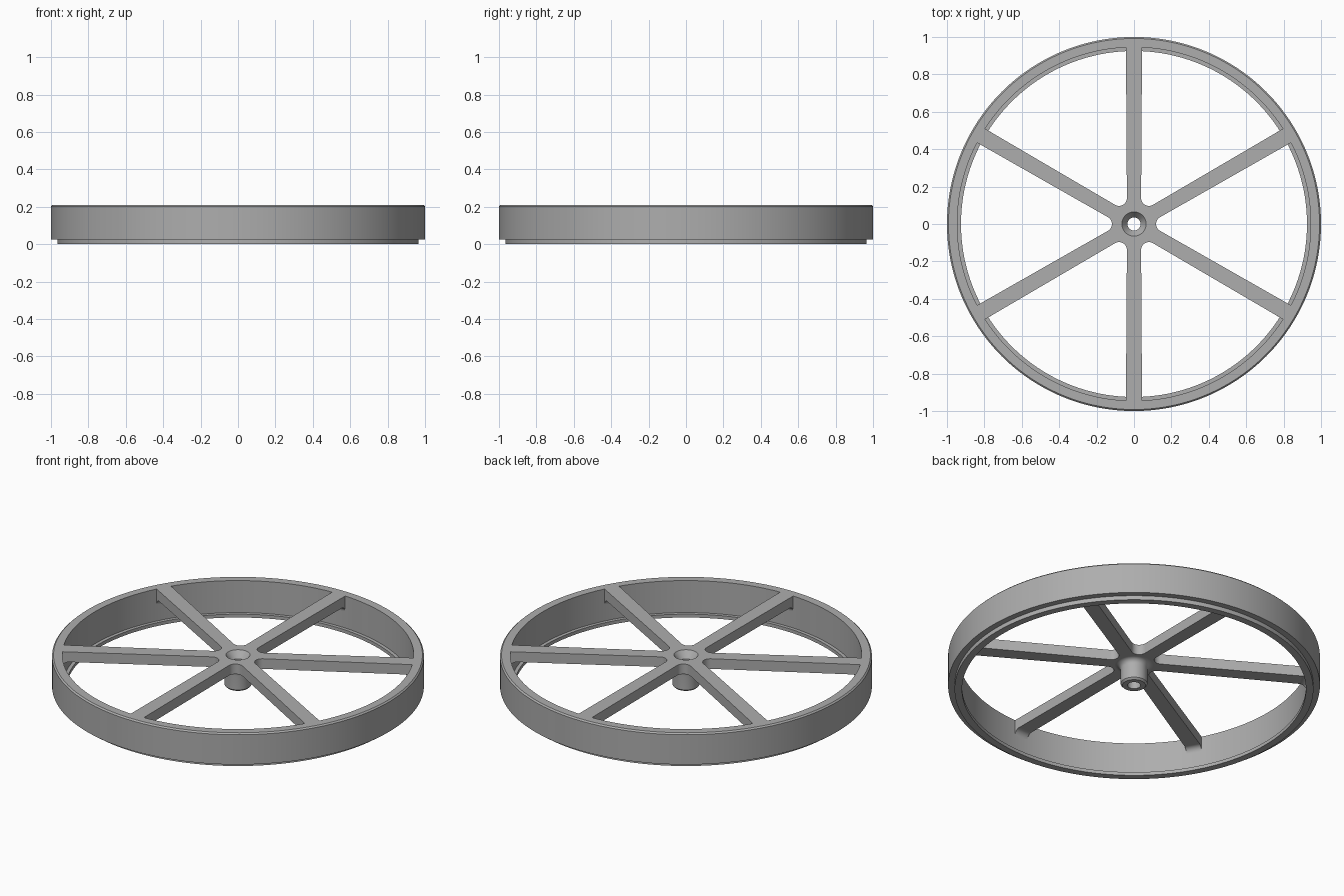
import bpy, bmesh
from math import sin, cos, pi, radians
from mathutils import Matrix

cube = bpy.data.objects.get("Cube")
if cube:
    bpy.data.objects.remove(cube)

grey = bpy.data.materials.new("plain grey")
grey.use_nodes = True
COLOUR = (0.42, 0.42, 0.42, 1)
grey.diffuse_color = COLOUR
grey.node_tree.nodes["Principled BSDF"].inputs["Base Color"].default_value = COLOUR

TOP, UNDER, INNER = 0.21, 0.15, 0.945   # wheel top, spoke underside, rim inner radius


def finish(name, bm):
    bmesh.ops.remove_doubles(bm, verts=bm.verts, dist=1e-5)
    bmesh.ops.recalc_face_normals(bm, faces=bm.faces)
    mesh = bpy.data.meshes.new(name)
    bm.to_mesh(mesh)
    bm.free()
    mesh.materials.append(grey)
    obj = bpy.data.objects.new(name, mesh)
    bpy.context.collection.objects.link(obj)
    bpy.ops.object.select_all(action="DESELECT")
    obj.select_set(True)
    bpy.context.view_layer.objects.active = obj
    bpy.ops.object.shade_smooth_by_angle(angle=radians(30))
    return obj


def arc(cx, cy, r, start, end, steps=8):
    angles = [radians(start + (end - start) * i / steps) for i in range(steps + 1)]
    return [(cx + r * cos(a), cy + r * sin(a)) for a in angles]


def lathe(name, profile, segments):
    """Spin a closed (radius, height) profile around z."""
    bm = bmesh.new()
    verts = [bm.verts.new((r, 0, z)) for r, z in profile]
    edges = [bm.edges.new((v, verts[i - 1])) for i, v in enumerate(verts)]
    bmesh.ops.spin(bm, geom=verts + edges, cent=(0, 0, 0), axis=(0, 0, 1),
                   angle=2 * pi, steps=segments, use_merge=True)
    return finish(name, bm)


def extrude(bm, vector):
    result = bmesh.ops.extrude_face_region(bm, geom=bm.faces[:], use_keep_orig=True)
    moved = [g for g in result["geom"] if isinstance(g, bmesh.types.BMVert)]
    bmesh.ops.translate(bm, verts=moved, vec=vector)


# Rim with a stepped foot, a small inner lip and an eased top edge
lathe("rim", [(INNER, TOP), (0.992, TOP), (1, 0.202), (1, 0.025), (0.965, 0.025),
              (0.965, 0), (0.925, 0), (0.925, 0.02), (INNER, 0.02)], 192)

# Hub barrel with countersunk bore and a fillet under the spokes
barrel = [(0.065, TOP), (0.035, 0.17), (0.035, 0.025), (0.062, 0.025), (0.072, 0.035)]
lathe("hub", barrel + arc(0.102, 0.12, 0.03, 180, 90) + [(0.102, 0.155)], 48)

# Six-armed spoke plate, filleted between the arms
half, fillet, tip = 0.038, 0.042, 0.043
reach = (half + fillet) / sin(pi / 6)
side = arc(reach * cos(pi / 6), half + fillet, fillet, 210, 270) + [(INNER, tip)]
bore = arc(0, 0, 0.065, -30, 30)
outline = bore + side + [(x, -y) for x, y in reversed(side)]
bm = bmesh.new()
for i in range(6):
    turn = Matrix.Rotation(radians(30 + 60 * i), 4, "Z")
    bm.faces.new([bm.verts.new(turn @ Matrix.Translation((x, y, TOP)).translation)
                  for x, y in outline])
bmesh.ops.remove_doubles(bm, verts=bm.verts, dist=1e-5)
extrude(bm, (0, 0, UNDER - TOP))
finish("spokes", bm)

# Curved gussets where the spokes meet the rim
curve = [(INNER + 0.001, UNDER)] + arc(INNER - 0.035, UNDER - 0.035, 0.035, 90, 0)
bm = bmesh.new()
bm.faces.new([bm.verts.new((x, -tip, z)) for x, z in curve])
extrude(bm, (0, 2 * tip, 0))
first = bm.verts[:] + bm.edges[:] + bm.faces[:]
bmesh.ops.rotate(bm, verts=bm.verts, cent=(0, 0, 0), matrix=Matrix.Rotation(pi / 6, 3, "Z"))
for i in range(1, 6):
    copy = bmesh.ops.duplicate(bm, geom=first)["geom"]
    bmesh.ops.rotate(bm, verts=[g for g in copy if isinstance(g, bmesh.types.BMVert)],
                     cent=(0, 0, 0), matrix=Matrix.Rotation(i * pi / 3, 3, "Z"))
finish("spoke_gussets", bm)
